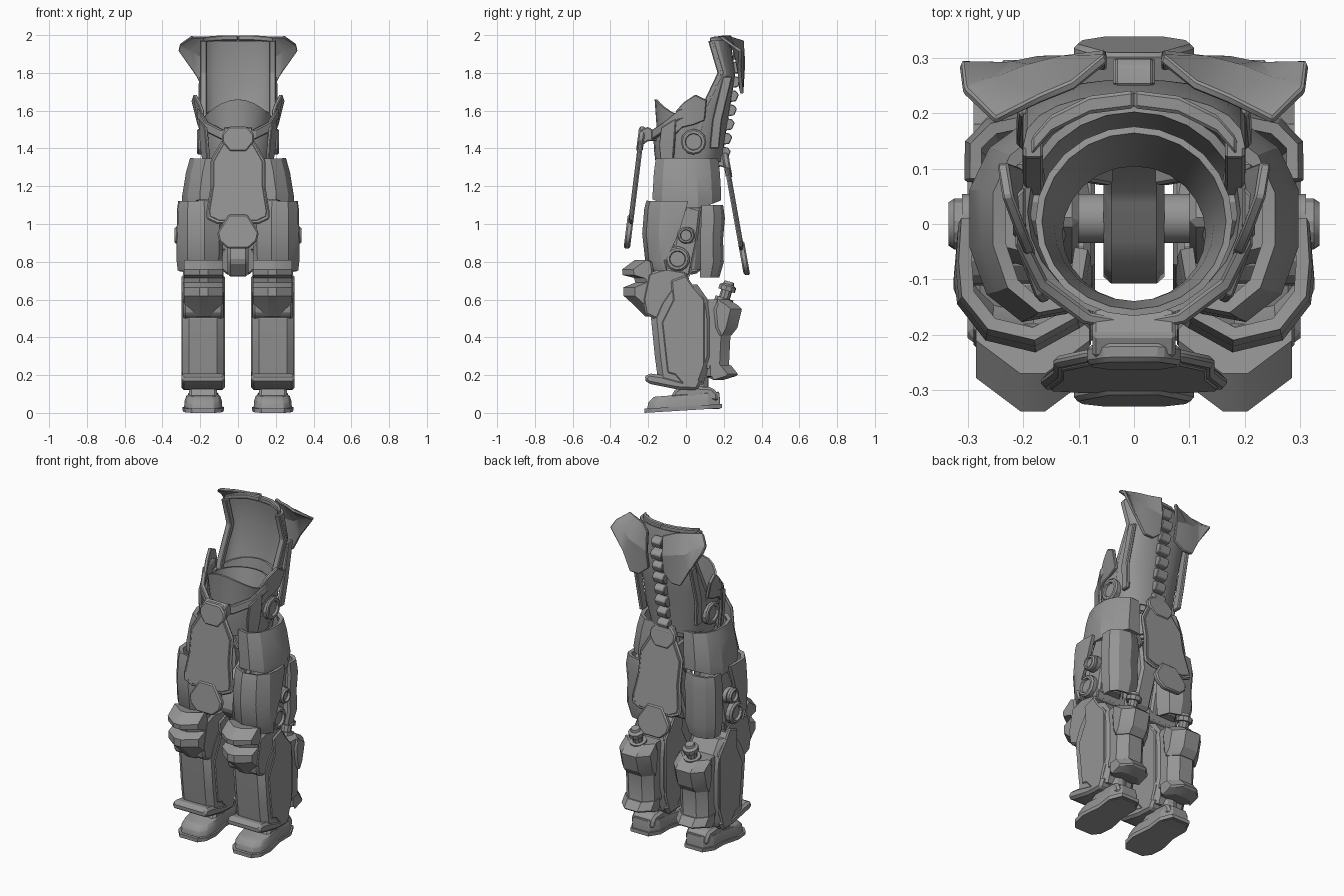
import bpy, bmesh, math
from mathutils import Vector

steel = bpy.data.materials.new("steel grey")
steel.diffuse_color = (0.3, 0.3, 0.3, 1)


def loft(name, rings, closed=True, caps=True, thick=0, bevel=0, mirror=False):
    """Skin a list of point rings, then thicken, chamfer and mirror it."""
    bm = bmesh.new()
    rows = [[bm.verts.new(p) for p in r] for r in rings]
    n = len(rows[0])
    for a, b in zip(rows, rows[1:]):
        for i in range(n if closed else n - 1):
            j = (i + 1) % n
            bm.faces.new((a[i], a[j], b[j], b[i]))
    if closed and caps:
        bm.faces.new(rows[0])
        bm.faces.new(rows[-1])
    bmesh.ops.recalc_face_normals(bm, faces=bm.faces)
    me = bpy.data.meshes.new(name)
    bm.to_mesh(me)
    bm.free()
    me.materials.append(steel)
    ob = bpy.data.objects.new(name, me)
    bpy.context.collection.objects.link(ob)
    if thick:
        m = ob.modifiers.new("thickness", 'SOLIDIFY')
        m.thickness, m.offset = thick, 0
    if bevel:
        m = ob.modifiers.new("chamfer", 'BEVEL')
        m.width, m.segments, m.limit_method = bevel, 1, 'ANGLE'
    if mirror:
        m = ob.modifiers.new("mirror", 'MIRROR')
        m.use_mirror_merge = False
    bpy.ops.object.select_all(action='DESELECT')
    ob.select_set(True)
    bpy.context.view_layer.objects.active = ob
    for m in list(ob.modifiers):
        bpy.ops.object.modifier_apply(modifier=m.name)
    bpy.ops.object.shade_smooth_by_angle(angle=math.radians(24))


def side_prism(name, pts, x0, x1, bevel=0.012, mirror=True):
    """Side profile (y, z) pulled out between x0 and x1."""
    loft(name, [[(x, y, z) for y, z in pts] for x in (x0, x1)], bevel=bevel, mirror=mirror)


def column(name, rows, x0, x1, front, back, bevel=0):
    """Upright block with cut corners, rows hold (z, front y, back y, z drop at back)."""
    (fx, fy), (bx, by) = front, back
    loft(name, [[(x0, f + fy, z), (x0 + fx, f, z), (x1 - fx, f, z), (x1, f + fy, z),
                 (x1, b - by, z - d), (x1 - bx, b, z - d), (x0 + bx, b, z - d), (x0, b - by, z - d)]
                for z, f, b, d in rows], bevel=bevel, mirror=True)


def plate(name, half, y_of_z, thick, bevel=0.008):
    """Symmetrical front outline (x, z) laid on a sloping plane."""
    pts = half + [(-x, z) for x, z in reversed(half)]
    loft(name, [[(x, y_of_z(z) + d, z) for x, z in pts] for d in (-thick / 2, thick / 2)], bevel=bevel)


def strip(name, path, u, v, bevel=0.005):
    """Rectangular bar along a path, u and v are its half sides."""
    u, v = Vector(u), Vector(v)
    loft(name, [[Vector(p) + a * u + b * v for a, b in ((1, 1), (1, -1), (-1, -1), (-1, 1))]
                for p in path], bevel=bevel, mirror=True)


def lathe(name, p, axis, prof, n=16):
    """Turned part along an axis, prof holds (distance, radius)."""
    p, ax = Vector(p), Vector(axis).normalized()
    u = ax.orthogonal().normalized()
    v = ax.cross(u)
    ang = [2 * math.pi * (i + 0.5) / n for i in range(n)]
    loft(name, [[p + ax * t + r * (u * math.cos(a) + v * math.sin(a)) for a in ang]
                for t, r in prof], mirror=True)


def arc(rx, yf, yb, z_of, n=24):
    """Closed oval ring counted from the front, height given by angle."""
    cy, ry = (yf + yb) / 2, (yb - yf) / 2
    ang = [2 * math.pi * i / n for i in range(n)]
    return [(rx * math.sin(a), cy - ry * math.cos(a), z_of(math.cos(a))) for a in ang]


# ---- torso: outer shell and inner liner, both open tubs
loft("torso_shell", [arc(0.165, -0.15, 0.17, lambda c: 1.30),
                     arc(0.18, -0.16, 0.185, lambda c: 1.38),
                     arc(0.195, -0.165, 0.20, lambda c: 1.50 - 0.04 * c),
                     arc(0.2, -0.165, 0.21, lambda c: 1.55 - 0.07 * c)],
     caps=False, thick=0.016)
loft("inner_liner", [arc(0.135, -0.145, 0.11, lambda c: 1.32),
                     arc(0.15, -0.145, 0.14, lambda c: 1.45),
                     arc(0.172, -0.16, 0.17, lambda c: 1.57 + 0.09 * max(c, 0) ** 2)],
     caps=False, thick=0.012)

# ---- tall back shell: rows hold height, half width, side y, middle y
rows = [(1.33, .165, .03, .18), (1.45, .185, .06, .195), (1.60, .19, .09, .22),
        (1.80, .19, .185, .25), (1.97, .19, .135, .225)]
loft("back_shell", [[(-w * math.cos(t * math.pi / 12), ys + (yb - ys) * math.sin(t * math.pi / 12) ** .8, z)
                     for t in range(13)] for z, w, ys, yb in rows], closed=False, thick=0.022)
strip("back_shell_rim", [(w - 0.008, ys, z) for z, w, ys, yb in rows[1:]], (0.018, 0, 0), (0, 0.018, 0))
strip("back_top_rim", [(.185, .14, 1.975), (.15, .18, 1.98), (.08, .215, 1.985), (0, .225, 1.985)],
      (0, 0.016, 0), (0, 0, 0.014))
strip("back_side_rib", [(.185, .15, 1.40), (.2, .165, 1.55), (.195, .22, 1.78)], (.012, 0, 0), (0, .025, 0))

# ---- neckline band, side fins, side straps
strip("neckline_band", [(.205, .06, 1.60), (.205, -.03, 1.58), (.165, -.11, 1.515), (.085, -.17, 1.475),
                        (0, -.185, 1.465)], (0, 0, .026), (.009, -.009, 0))
loft("side_fin", [[(.238, .11, 1.655), (.21, .10, 1.55)], [(.228, .05, 1.685), (.205, .04, 1.525)],
                  [(.205, -.01, 1.645), (.2, -.02, 1.51)], [(.188, -.05, 1.60), (.185, -.07, 1.46)]],
     closed=False, thick=.02, bevel=.004, mirror=True)
loft("side_strap", [[(.2, -.05, 1.56), (.17, -.13, 1.51)], [(.195, -.06, 1.42), (.16, -.14, 1.42)],
                    [(.175, -.07, 1.29), (.155, -.13, 1.30)]], closed=False, thick=.018, bevel=.004, mirror=True)
lathe("waist_bolt", (.165, .04, 1.435), (1, 0, 0), [(0, .068), (.045, .068), (.053, .06), (.053, .045),
                                                    (.04, .042), (.04, .001)], 12)

# ---- flared collar wings and spine
loft("collar_wing", [[(.05, .30, 1.97), (.05, .305, 1.85), (.05, .285, 1.74)],
                     [(.11, .25, 1.985), (.13, .295, 1.87), (.11, .295, 1.69)],
                     [(.17, .225, 1.99), (.19, .28, 1.88), (.17, .295, 1.69)],
                     [(.22, .20, 1.99), (.25, .26, 1.92), (.225, .285, 1.79)],
                     [(.25, .185, 1.99), (.307, .24, 1.95), (.313, .29, 1.92)]],
     closed=False, thick=.018, bevel=.004, mirror=True)
for i in range(8):
    z, y = 1.90 - i * 0.075, (.285, .285, .275, .265, .255, .243, .23, .222)[i]
    w = .034 + .004 * (i % 2)
    side_prism(f"vertebra_{i + 1}", [(y - .035, z - .03), (y - .035, z + .035), (y, z + .03), (y + .015, z + .01),
                                     (y, z - .025)], -w, w, .004, False)

# ---- hanging front and back panels with hexagonal end plates
top_hex = [(.05, 1.515), (.085, 1.475), (.085, 1.435), (.045, 1.385)]
panel = [(.07, 1.45), (.09, 1.435), (.145, 1.34), (.145, 1.20), (.168, 1.06), (.165, 1.025), (.11, 1.0)]
low_hex = [(.05, 1.05), (.11, .955), (.10, .91), (.055, .87)]
for side, line, dz in (("front", lambda z: -.235 - (1.45 - z) * .125, 0),
                       ("back", lambda z: .21 + (1.33 - z) * .178, -.14)):
    s = -1 if side == "front" else 1
    shift = lambda pts: [(x, z + dz) for x, z in pts]
    plate(side + "_panel", shift(panel), line, .022)
    plate(side + "_panel_face", [(x * .9, 1.22 + (z - 1.22) * .92 + dz) for x, z in panel],
          lambda z: line(z) + s * .006, .02, .003)
    plate(side + "_upper_hex", shift(top_hex), lambda z: line(z) + s * .004, .035)
    plate(side + "_lower_hex", shift(low_hex), lambda z: line(z) + s * .006, .034)
side_prism("front_hook", [(-.24, 1.41), (-.24, 1.50), (-.20, 1.515), (-.15, 1.48), (-.15, 1.44), (-.20, 1.44)],
           -.075, .075, .006, False)
side_prism("back_hook", [(.23, 1.27), (.23, 1.35), (.2, 1.37), (.15, 1.36), (.15, 1.31), (.2, 1.30)],
           -.06, .06, .006, False)

# ---- pelvis
side_prism("pelvis_saddle", [(-.11, .80), (-.09, .92), (-.03, .985), (.05, 1.02), (.12, 1.12), (.14, .95), (.07, .74),
                             (-.04, .72)], -.055, .055, .014, False)
lathe("hip_axle", (.04, .01, .94), (1, 0, 0), [(0, .045), (.27, .045)])
strip("hip_strut", [(.05, .10, 1.10), (.11, .11, 1.2), (.14, .11, 1.34)], (.014, 0, 0), (0, .03, 0))
lathe("hip_core", (.2, .01, .76), (0, 0, 1), [(0, .07), (.1, .085), (.3, .085), (.38, .06)], 12)

# ---- hip armour, thigh shells
hip = [(.13, -.15), (.21, -.165), (.27, -.12), (.3, -.04), (.3, .06), (.265, .13), (.2, .175), (.12, .17)]
loft("hip_armour", [[(x * sx, y * sy, z + dz * math.cos(min(abs(y - .01) * 9, 1.57))) for x, y in hip]
                    for z, sx, sy, dz in ((1.345, .81, .9, 0), (1.27, .88, .96, 0), (1.16, .95, 1, -.02),
                                          (1.13, .94, 1, -.05))], closed=False, thick=.024, mirror=True)
front = [(.305, 0), (.31, -.08), (.305, -.14), (.26, -.20), (.18, -.22), (.11, -.18), (.09, -.06)]
loft("thigh_front", [[(.2 + (x - .2) * sx, y * sy - (back if y > -.07 else back * .4 if y > -.1 else 0), z)
                      for x, y in front]
                     for z, sx, sy, back in ((1.12, .95, .9, -.01), (1.08, 1, .95, 0), (.95, 1.03, 1, .04),
                                             (.81, 1.03, .93, .11), (.755, .98, .78, .11))],
     closed=False, thick=.024, mirror=True)
rear = [(.295, .08), (.295, .145), (.26, .18), (.19, .195), (.12, .17), (.09, .09)]
loft("thigh_rear", [[(.2 + (x - .2) * s, y * s + dy, z) for x, y in rear]
                    for z, s, dy in ((1.10, .9, .01), (1.03, 1.0, 0), (.92, .95, 0), (.80, .97, 0), (.72, .8, .01))],
     closed=False, thick=.022, mirror=True)
side_prism("thigh_link", [(-.08, .75), (-.05, 1.0), (.0, 1.1), (.08, 1.08), (.06, .9), (.02, .72)], .10, .285)
for name, y, z, r, x in (("upper_joint", 0, .94, .046, .335), ("lower_joint", -.045, .815, .066, .32)):
    lathe(name, (.24, y, z), (1, 0, 0), [(0, r), (x - .25, r), (x - .24, r * .85), (x - .24, r * .66),
                                         (x - .255, r * .6), (x - .255, .001)], 14)
lathe("knee_core", (.09, -.04, .76), (1, 0, 0), [(0, .07), (.19, .07)], 12)

# ---- knees: stepped cap in front of a side plate
column("knee_cap", [(.81, -.27, -.18, .01), (.76, -.338, -.17, .03), (.73, -.335, -.17, .03), (.715, -.275, -.17, .03),
                    (.69, -.268, -.17, .02), (.665, -.33, -.15, .02), (.62, -.33, -.13, 0), (.575, -.28, -.12, 0),
                    (.51, -.215, -.13, 0)], .08, .285, (.08, .06), (.01, .01))
side_prism("knee_side", [(-.20, .74), (-.11, .77), (0, .75), (.02, .70), (-.08, .62), (-.15, .49), (-.215, .52),
                         (-.23, .60)], .078, .29, .012)

# ---- shins and calves
column("shin", [(.68, -.08, .06, 0), (.58, -.15, .13, 0), (.5, -.185, .14, 0), (.3, -.165, .14, 0),
                (.15, -.145, .09, 0)], .075, .295, (.035, .03), (.03, .03))
side_prism("shin_side_plate", [(-.13, .48), (-.07, .60), (-.08, .70), (0, .73), (.04, .67), (.10, .60), (.10, .25),
                               (.06, .14), (0, .13), (-.06, .2), (-.1, .21)], .07, .30, .008)
side_prism("ankle_guard", [(-.225, .18), (-.2, .21), (-.13, .20), (-.02, .17), (.04, .19), (.09, .18), (.06, .12),
                           (-.05, .125), (-.2, .155)], .07, .30, .014)
column("calf", [(.60, .10, .22, 0), (.56, .09, .25, 0), (.40, .09, .235, 0), (.26, .09, .228, 0), (.235, .09, .235, 0)],
       .09, .28, (.02, .02), (.05, .05))
column("calf_cap", [(.60, .14, .225, 0), (.57, .13, .275, 0), (.55, .12, .296, 0), (.45, .13, .272, 0),
                    (.41, .15, .24, 0)], .08, .29, (.03, .04), (.055, .06))
column("calf_base", [(.25, .10, .24, 0), (.205, .10, .275, 0), (.195, .10, .265, 0), (.19, .11, .2, .015)],
       .085, .285, (.03, .03), (.055, .055))
lathe("calf_knob", (.185, .195, .58), (0, .3, 1), [(0, .05), (.03, .05), (.03, .03), (.07, .03), (.07, .046),
                                                  (.095, .046), (.105, .03), (.12, .025)], 10)

# ---- ankles and feet
lathe("ankle", (.185, .06, .07), (0, 0, 1), [(0, .07), (.05, .06), (.12, .06)], 12)
foot = [(.06, -.22), (.095, -.18), (.108, -.1), (.088, .02), (.095, .12), (.06, .19)]
foot += [(-x, y) for x, y in reversed(foot)]


def foot_ring(sx, y0, y1, z):
    """Foot outline squeezed between y0 and y1, z may follow y."""
    ys = [y0 + (y + .22) / .41 * (y1 - y0) for _, y in foot]
    return [(.184 + x * sx, y, z(y)) for (x, _), y in zip(foot, ys)]


loft("sole", [foot_ring(1, -.22, .19, lambda y: .025 * (y + .22) / .41),
              foot_ring(1.02, -.22, .19, lambda y: .022 + .025 * (y + .22) / .41)], mirror=True)
loft("boot", [foot_ring(.94, -.205, .18, lambda y: .02),
              foot_ring(.92, -.2, .18, lambda y: .055 + .05 * (y + .2)),
              foot_ring(.82, -.17, .175, lambda y: .085 + .08 * (y + .17))], bevel=.004, mirror=True)
side_prism("instep", [(-.09, .07), (-.06, .12), (-.02, .145), (.14, .135), (.17, .10), (.17, .06)], .11, .26, .014)
